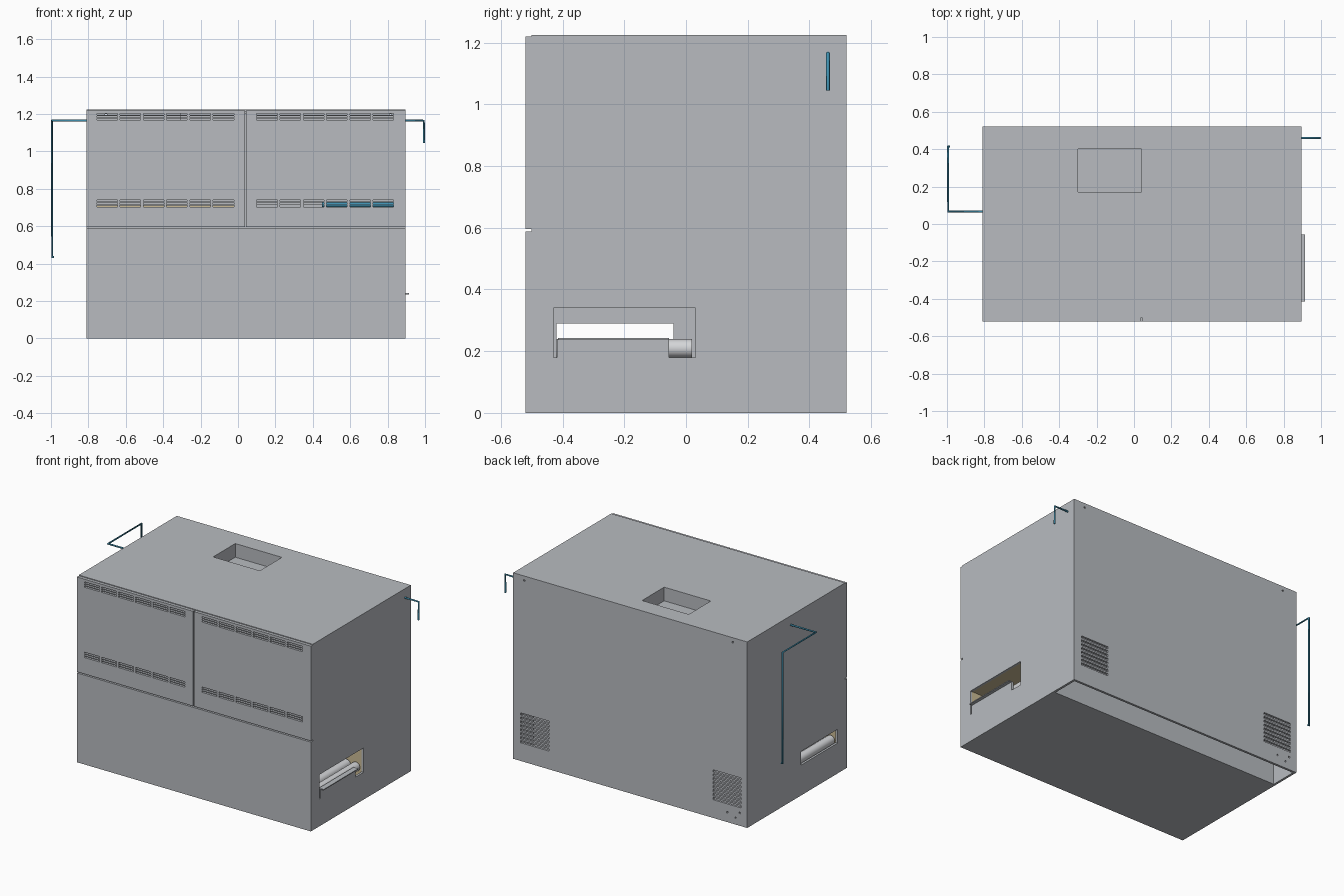
import bpy, bmesh
from mathutils import Vector, Matrix

if "Cube" in bpy.data.objects:
    bpy.data.objects.remove(bpy.data.objects["Cube"], do_unlink=True)


def material(name, rgb):
    m = bpy.data.materials.new(name)
    m.use_nodes = True
    m.diffuse_color = (*rgb, 1)
    m.node_tree.nodes["Principled BSDF"].inputs["Base Color"].default_value = (*rgb, 1)
    return m


GREY = material("cabinet grey", (0.48, 0.50, 0.53))
TAN = material("tan lining", (0.60, 0.50, 0.30))
BLUE = material("pipe blue", (0.05, 0.28, 0.43))
STEEL = material("roller steel", (0.66, 0.67, 0.69))


def add_box(bm, b):
    lo, hi = Vector(b[:3]), Vector(b[3:])
    bmesh.ops.create_cube(bm, size=1, matrix=Matrix.Translation((lo + hi) / 2)
                          @ Matrix.Diagonal((*(hi - lo), 1)))


def boxes(name, mat, *items):
    bm = bmesh.new()
    for b in items:
        add_box(bm, b)
    me = bpy.data.meshes.new(name)
    bm.to_mesh(me)
    bm.free()
    me.materials.append(mat)
    ob = bpy.data.objects.new(name, me)
    bpy.context.collection.objects.link(ob)
    return ob


def cut(ob, *items):
    cutter = boxes("cutter", GREY, *items)
    cutter.hide_render = True
    mod = ob.modifiers.new("cut", 'BOOLEAN')
    mod.operation, mod.solver, mod.object = 'DIFFERENCE', 'EXACT', cutter
    bpy.context.view_layer.update()
    me = bpy.data.meshes.new_from_object(
        ob.evaluated_get(bpy.context.evaluated_depsgraph_get()))
    ob.modifiers.clear()
    ob.data = me
    bpy.data.objects.remove(cutter, do_unlink=True)


def pipe(name, points, r):
    cu = bpy.data.curves.new(name, 'CURVE')
    cu.dimensions = '3D'
    cu.bevel_depth, cu.bevel_resolution, cu.use_fill_caps = r, 2, True
    sp = cu.splines.new('POLY')
    sp.points.add(len(points) - 1)
    for p, co in zip(sp.points, points):
        p.co = (*co, 1)
    cu.materials.append(BLUE)
    ob = bpy.data.objects.new(name, cu)
    bpy.context.collection.objects.link(ob)


# Cabinet extents and sheet thickness
X0, X1, Y0, Y1, H, T = -0.81, 0.895, -0.52, 0.52, 1.225, 0.015
YF = Y0 + 0.02    # back of the doors
MID = 0.04        # seam between the doors
YS = 0.33         # wall above the open rear strip

# Lower front panel, and the frame behind the door seams
boxes("lower_front_panel", GREY, (X0, Y0, 0, X1, YF, 0.588))
boxes("seam_rail", GREY, (X0 + T, YF, 0.55, X1 - T, YF + T, 0.64))
boxes("seam_post", GREY, (MID - 0.04, YF, 0.64, MID + 0.04, YF + T, H - 0.02))

# Two doors, each with two rows of louvre groups
for name, a, b, start in (("right_door", X0, MID - 0.003, -0.755),
                          ("left_door", MID + 0.003, X1, 0.10)):
    door = boxes(name, GREY, (a, Y0, 0.596, b, YF, H - 0.005))
    slots = []
    for z in (0.704, 1.167):
        for g in range(6):
            x = start + g * 0.1245
            for row in range(3):
                zz = z + row * 0.0135
                slots.append((x, Y0 - 0.1, zz, x + 0.11, YF + 0.1, zz + 0.0085))
    cut(door, *slots)

# Top panel with a sunken pocket
pocket = (-0.30, 0.17, 1.135, MID, 0.40, H + 0.1)
top = boxes("top_panel", GREY, (X0, YF, H - T, X1, Y1, H))
cut(top, pocket)
tray = boxes("top_pocket", GREY, (-0.31, 0.16, 1.12, 0.05, 0.41, H - T))
cut(tray, pocket)

# Left side: opening with relief notches and an outward tab
left = boxes("left_side_panel", GREY, (X1 - T, YF, 0, X1, Y1 - T, H - T))
cut(left, (X1 - 0.1, -0.43, 0.24, X1 + 0.1, 0.03, 0.34))
cut(left, (X1 - 0.1, -0.43, 0.18, X1 + 0.1, -0.418, 0.26),
    (X1 - 0.1, -0.055, 0.18, X1 + 0.1, 0.03, 0.26))
boxes("outlet_tab", GREY, (X1 - T, -0.415, 0.236, X1 + 0.02, -0.055, 0.242))

# Right side: plain opening
right = boxes("right_side_panel", GREY, (X0, YF, 0, X0 + T, Y1 - T, H - T))
cut(right, (X0 - 0.1, -0.42, 0.20, X0 + 0.1, -0.04, 0.29))

# Back panel with two slotted vents and small fixing holes
back = boxes("back_panel", GREY, (X0, Y1 - T, 0, X1, Y1, H - T))
holes = []
for x in (-0.765, 0.635):
    for row in range(8):
        z = 0.12 + row * 0.026
        holes.append((x, Y1 - 0.1, z, x + 0.205, Y1 + 0.1, z + 0.015))
for x, z in ((-0.71, 1.19), (0.81, 1.19), (-0.67, 0.06), (-0.76, 0.08), (-0.73, 0.04)):
    holes.append((x, Y1 - 0.1, z, x + 0.01, Y1 + 0.1, z + 0.01))
cut(back, *holes)

# Floor stops short of the back, with an upright wall at its edge
boxes("floor", GREY, (X0 + T, YF, 0, X1 - T, YS, T))
boxes("rear_inner_wall", GREY, (X0 + T, YS - T, T, X1 - T, YS, 0.65))

# Lined tunnel through the cabinet
boxes("tunnel_lining", TAN,
      (X0 + T, -0.445, 0.343, X1 - T, 0.045, 0.355),
      (X0 + T, -0.445, 0.10, X1 - T, -0.432, 0.343),
      (X0 + T, 0.032, 0.10, X1 - T, 0.045, 0.343))
boxes("insulated_core", TAN, (-0.77, -0.44, 0.36, 0.0, 0.25, 0.711))

# Conveyor rollers
bm = bmesh.new()
count = 25
for i in range(count):
    x = X0 + 0.05 + i * (X1 - X0 - 0.1) / (count - 1)
    bmesh.ops.create_cone(bm, cap_ends=True, segments=20, radius1=0.03, radius2=0.03,
                          depth=0.44, matrix=Matrix.Translation((x, -0.2, 0.209))
                          @ Matrix.Rotation(1.5708, 4, 'X'))
for f in bm.faces:
    f.smooth = len(f.verts) == 4
me = bpy.data.meshes.new("conveyor_rollers")
bm.to_mesh(me)
bm.free()
me.materials.append(STEEL)
bpy.context.collection.objects.link(bpy.data.objects.new("conveyor_rollers", me))

# Bent pipes on both sides, and one behind the left door
ZP = 1.165
pipe("right_pipe", [(X0 + T, 0.067, ZP), (-0.994, 0.067, ZP), (-0.994, 0.415, ZP),
                    (-0.994, 0.415, 0.435), (-0.985, 0.415, 0.435)], 0.006)
pipe("left_pipe", [(X1 - T, 0.46, ZP), (0.994, 0.46, ZP), (0.994, 0.46, 1.045)], 0.006)
pipe("inner_pipe", [(0.45, -0.3, 0.715), (0.84, -0.3, 0.715)], 0.012)
